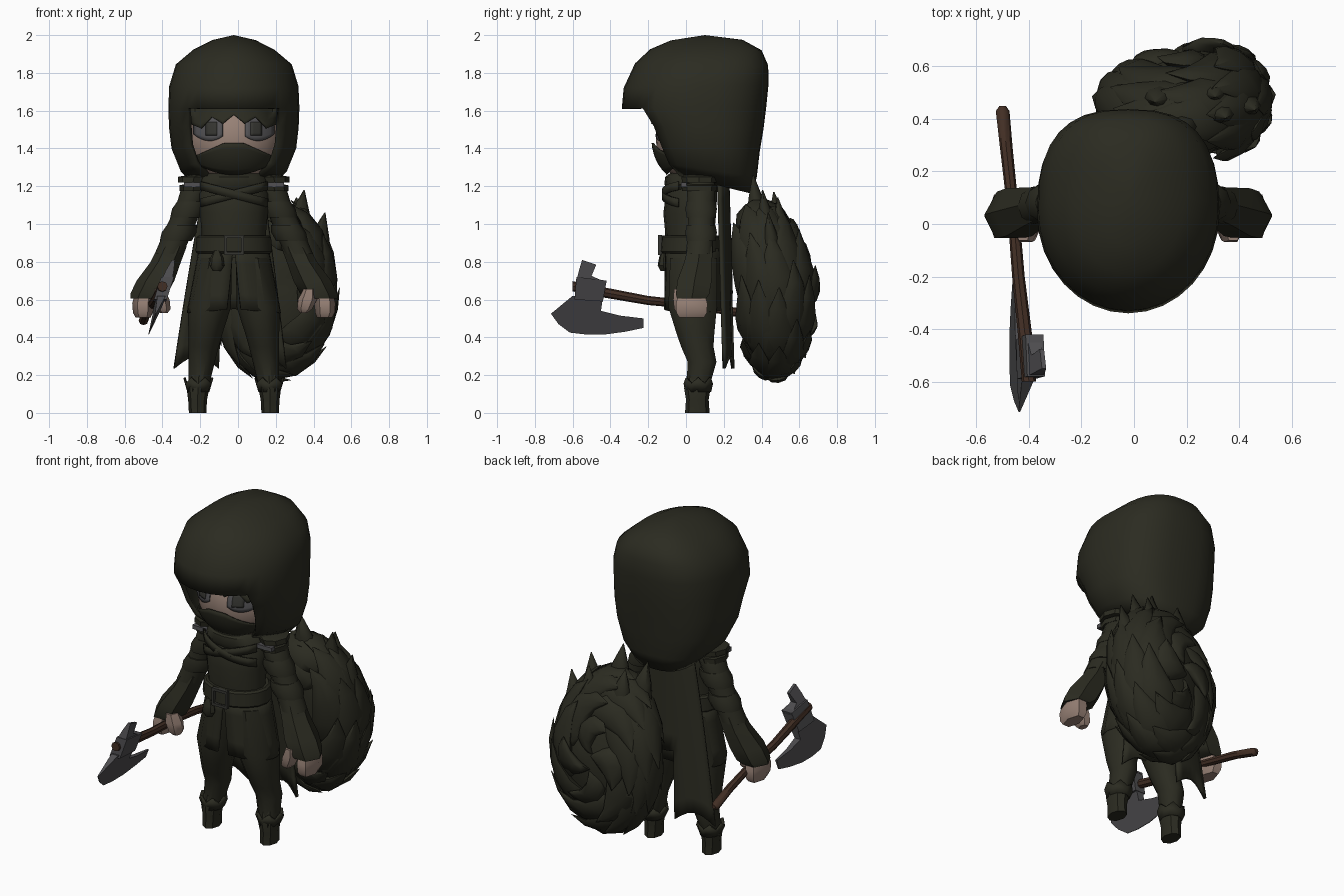
import bpy, bmesh, math, random
from mathutils import Vector

if "Cube" in bpy.data.objects:
    bpy.data.objects.remove(bpy.data.objects["Cube"])
random.seed(4)
C = -0.022          # the body's centre line in x


def material(name, r, g, b):
    m = bpy.data.materials.new(name)
    m.diffuse_color = (r, g, b, 1)
    m.use_nodes = True
    m.node_tree.nodes["Principled BSDF"].inputs["Base Color"].default_value = m.diffuse_color
    return m


CLOTH = material("dark olive cloth", .024, .024, .015)
SKIN = material("skin", .31, .22, .18)
STEEL = material("axe steel", .075, .073, .078)
WOOD = material("handle wood", .055, .028, .018)
GREY = material("eye grey", .085, .083, .088)
BUCKLE = material("dark metal", .035, .035, .03)


def build(name, verts, faces, mat, thick=0, angle=40):
    me = bpy.data.meshes.new(name)
    me.from_pydata([tuple(v) for v in verts], [], faces)
    bm = bmesh.new()
    bm.from_mesh(me)
    bmesh.ops.remove_doubles(bm, verts=bm.verts, dist=1e-5)
    bmesh.ops.recalc_face_normals(bm, faces=bm.faces)
    for f in bm.faces:
        f.smooth = True
    bm.to_mesh(me)
    bm.free()
    me.set_sharp_from_angle(angle=math.radians(angle))
    me.materials.append(mat)
    ob = bpy.data.objects.new(name, me)
    bpy.context.collection.objects.link(ob)
    if thick:
        mod = ob.modifiers.new("thickness", "SOLIDIFY")
        mod.thickness, mod.offset = thick, -1
    return ob


def loft(name, rings, mat, n=12, axis="z", **kw):
    """Capped tube through rings (x, y, z, radius a, radius b) across an axis."""
    verts, faces = [], []
    for x, y, z, a, b in rings:
        for i in range(n):
            t = math.tau * i / n
            u, v = a * math.cos(t), b * math.sin(t)
            verts.append((x + u, y + v, z) if axis == "z" else (x + u, y, z + v))
    for k in range(len(rings) - 1):
        for i in range(n):
            j = (i + 1) % n
            faces.append((k*n + i, k*n + j, k*n + n + j, k*n + n + i))
    faces += [tuple(range(n)), tuple(range(len(verts) - n, len(verts)))]
    return build(name, verts, faces, mat, **kw)


def grid(name, fn, nu, nv, mat, keep=lambda u, v: True, **kw):
    """Surface fn(u, v) with u, v in 0..1."""
    verts = [fn(i / nu, j / nv) for j in range(nv + 1) for i in range(nu + 1)]
    faces = [(j*(nu+1) + i, j*(nu+1) + i+1, (j+1)*(nu+1) + i+1, (j+1)*(nu+1) + i)
             for j in range(nv) for i in range(nu) if keep((i + .5) / nu, (j + .5) / nv)]
    return build(name, verts, faces, mat, **kw)


def box(name, c, s, mat):
    v = [(c[0] + a*s[0]/2, c[1] + b*s[1]/2, c[2] + d*s[2]/2)
         for a in (-1, 1) for b in (-1, 1) for d in (-1, 1)]
    return build(name, v, [(0, 1, 3, 2), (4, 5, 7, 6), (0, 1, 5, 4), (2, 3, 7, 6), (0, 2, 6, 4), (1, 3, 7, 5)], mat)


# Hood: egg-shaped rings (front z, back z, half width, front y, back y), open at the face
HOOD = [(1.27, 1.16, .20, -.10, .35), (1.33, 1.25, .285, -.17, .375), (1.42, 1.38, .33, -.22, .39),
        (1.52, 1.50, .343, -.27, .41), (1.61, 1.62, .347, -.34, .425), (1.72, 1.74, .342, -.33, .437),
        (1.85, 1.84, .307, -.27, .435), (1.925, 1.92, .215, -.19, .40), (1.972, 1.975, .115, -.08, .30),
        (2.0, 2.0, 0, .1, .1)]


def hood_point(u, v):
    zf, zb, w, yf, yb = HOOD[round(v * 9)]
    t = math.tau * u
    s, c = math.sin(t), math.cos(t)
    p = 1 if c > 0 else .75
    yc = yf + (yb - yf) * .5
    y = yc - (yc - yf) * c if c > 0 else yc + (yb - yc) * abs(c) ** p
    return (C + w * math.copysign(abs(s) ** p, s), y, zf + (zb - zf) * (y - yf) / max(yb - yf, .01))


grid("hood", hood_point, 32, 9, CLOTH, lambda u, v: v > 4/9 or .14 < u < .86, thick=.025)

# Head, and plates that follow its surface
HC, HR = (C, .06, 1.45), (.25, .22, .24)
grid("head", lambda u, v: (HC[0] + HR[0]*math.sin(math.pi*v)*math.cos(math.tau*u),
                           HC[1] + HR[1]*math.sin(math.pi*v)*math.sin(math.tau*u),
                           HC[2] + HR[2]*math.cos(math.pi*v)), 24, 14, SKIN)


def face_plate(name, x0, x1, low, high, off, mat, nu=16):
    def fn(u, v):
        x = x0 + (x1 - x0) * u
        z = low(x) + (high(x) - low(x)) * v
        q = 1 - (x / HR[0])**2 - ((z - HC[2]) / HR[2])**2
        return (C + x, HC[1] - HR[1]*math.sqrt(max(q, .02)) - off, z)
    grid(name, fn, nu, 6, mat, thick=.008)


face_plate("mask", -.225, .225, lambda x: 1.265 + 1.5*x*x,
           lambda x: 1.43 - .45*max(0, abs(x) - .05), .015, CLOTH)
face_plate("hair_fringe", -.235, .235, lambda x: 1.535 + .045*abs(((x + .235) / .0588) % 2 - 1) - .9*x*x,
           lambda x: 1.64, .045, CLOTH)
for s in (-1, 1):
    a, b = sorted((s*.06, s*.215))
    face_plate("eye", a, b, lambda x: 1.44 + 5*(abs(x) - .13)**2, lambda x: 1.57 - 3*(abs(x) - .13)**2, .008, GREY, 8)
    a, b = sorted((s*.09, s*.15))
    face_plate("pupil", a, b, lambda x: 1.47, lambda x: 1.54, .014, BUCKLE, 4)

# Torso, collar, belt and skirt
loft("torso", [(C, .03, .82, .185, .14), (C, .02, .95, .17, .13), (C, .02, 1.06, .18, .14),
               (C, .03, 1.16, .185, .135), (C, .04, 1.23, .15, .11), (C, .05, 1.32, .10, .09)], CLOTH, 16)
loft("collar", [(C, .04, 1.17, .165, .13), (C, .03, 1.21, .185, .145), (C, .03, 1.25, .17, .14),
                (C, .04, 1.28, .13, .11)], CLOTH, 16)
for s in (-1, 1):
    grid("chest_wrap", lambda u, v: (C + s*(-.18 + .36*u), .02 - .148*math.sqrt(1 - (.9*(2*u-1))**2),
                                     1.09 + .09*u + .045*v), 10, 1, CLOTH, thick=.012)
loft("belt", [(C, .025, .845, .195, .155), (C, .025, .855, .203, .165), (C, .025, .93, .197, .16),
              (C, .025, .94, .185, .15)], CLOTH, 16)
for d in (-.045, .045):
    box("buckle_side", (C + d, -.138, .89), (.016, .02, .1), BUCKLE)
    box("buckle_bar", (C, -.138, .89 + d), (.1, .02, .016), BUCKLE)
loft("belt_pouch", [(C-.09, -.115, .86, .015, .015), (C-.09, -.118, .82, .035, .025),
                    (C-.09, -.12, .78, .04, .03), (C-.09, -.115, .75, .02, .02)], CLOTH, 8)


def skirt_point(u, v):
    gap = .03 + .12 * v
    t = gap + (math.tau - 2*gap) * u
    return (C + (.185 + .065*v)*math.sin(t), .04 - (.15 + .008*v)*math.cos(t), .87 - .32*v - .02*abs(math.sin(t))*v)


grid("tunic_skirt", skirt_point, 24, 4, CLOTH, thick=.015)


# Cape, split below the waist for the tail
def cape_point(u, v):
    a = 2*u - 1
    w = .15 + (.17 if a < 0 else .13) * v**.9
    return (C + a*w, .18 + .03*v + .05*(1 - a*a), 1.23 - .98*v - .05*math.cos(5*a)*v**3)


grid("cape", cape_point, 16, 10, CLOTH, lambda u, v: v < .6 or abs(u - .54) > .19, thick=.018)

for s in (-1, 1):
    # Legs and boots
    def side(rings):
        return [(C + s*x, y, z, a, b) for x, y, z, a, b in rings]
    loft("leg", side([(.10, .04, .82, .09, .13), (.13, .035, .56, .115, .135), (.15, .05, .42, .09, .105),
                      (.16, .06, .35, .08, .09), (.17, .085, .27, .07, .08), (.185, .065, .15, .055, .065)]), CLOTH, 10)
    loft("boot", side([(.185, .065, .20, .05, .06), (.19, .06, .13, .06, .07), (.192, .06, .07, .05, .06),
                       (.192, .06, 0, .046, .065)]), CLOTH, 8)
    # Pointed boot cuff
    grid("boot_cuff", lambda u, v: (C + s*.188 + (.058 + .022*v)*math.sin(math.tau*u),
                                    .065 - (.068 + .01*v)*math.cos(math.tau*u),
                                    .11 + v*(.045 + .03*(round(u*12) % 2))), 12, 1, CLOTH, thick=.012)
    # Arms, bands and flared cuffs
    loft("arm", side([(.17, .08, 1.25, .05, .06), (.20, .08, 1.2, .075, .08), (.235, .08, 1.1, .07, .075),
                      (.285, .08, .98, .075, .07), (.345, .07, .84, .075, .075)]), CLOTH, 10)
    for x, z in ((.235, 1.08), (.29, .955)):
        loft("arm_band", side([(x + .018, .08, z - .045, .084, .08), (x, .08, z, .092, .088),
                               (x - .014, .08, z + .04, .078, .08)]), CLOTH, 10)
    loft("sleeve_cuff", side([(.325, .075, .88, .075, .075), (.36, .065, .80, .08, .085), (.415, .045, .70, .1, .105),
                              (.45, .035, .63, .098, .102), (.47, .03, .605, .078, .09)]), CLOTH, 6)
    # Hands with thumbs
    loft("hand", side([(.475, .03, .63, .05, .08), (.482, .03, .58, .056, .096), (.482, .03, .53, .052, .094),
                       (.48, .03, .505, .04, .075)]), SKIN, 6)
    loft("thumb", side([(.40, -.02, .655, .032, .05), (.39, -.02, .60, .05, .055), (.375, -.02, .55, .04, .05),
                        (.37, -.02, .53, .02, .03)]), SKIN, 6)
    # Layered shoulder plates with a metal trim at the front
    for z, w in ((1.25, .085), (1.205, .078)):
        loft("shoulder_plate", side([(.16, .07, z + .015, .05, .06), (.21, .07, z, w, .095),
                                     (.217, .07, z - .03, w - .006, .09)]), CLOTH, 8)
    box("shoulder_trim", (C + s*.21, -.012, 1.207), (.11, .03, .024), GREY)

# Axe: handle along y
loft("axe_handle", [(-.50, .45, .49, .012, .012), (-.50, .43, .49, .026, .026), (-.485, .28, .53, .024, .024),
                    (-.46, .05, .57, .022, .022), (-.44, -.2, .595, .024, .024), (-.415, -.42, .635, .027, .027),
                    (-.40, -.60, .67, .027, .027)], WOOD, 8, axis="y")


def axe_plate(name, pts):
    """Plate in the tilted yz plane; each point is (y, z, half thickness)."""
    n = len(pts)
    v = [(-.405 + .33*(z - .62) + k*h, y, z) for k in (-1, 1) for y, z, h in pts]
    f = [tuple(range(n)), tuple(range(n, 2*n))] + [(i, (i+1) % n, n + (i+1) % n, n + i) for i in range(n)]
    build(name, v, f, STEEL, angle=20)


axe_plate("axe_socket", [(-.59, .60, .034), (-.44, .59, .034), (-.42, .70, .034), (-.58, .72, .034)])
axe_plate("axe_spike", [(-.58, .70, .03), (-.42, .69, .03), (-.50, .725, .02), (-.475, .785, .008), (-.55, .81, .008), (-.565, .76, .02)])
axe_plate("axe_blade", [(-.60, .62, .022), (-.44, .61, .025), (-.45, .54, .02), (-.35, .515, .014), (-.225, .50, .006),
                        (-.225, .45, .002), (-.32, .43, .002), (-.43, .415, .002), (-.53, .415, .002),
                        (-.615, .425, .002), (-.675, .47, .002), (-.715, .525, .003)])

# Bushy curled tail: a core covered with long pointed tufts that swirl around it
T, R = Vector((.19, .47, .65)), Vector((.295, .185, .44))


def tail_point(phi, th, k=1):
    d = Vector((math.sin(phi)*math.cos(th), math.cos(phi), math.sin(phi)*math.sin(th)))
    p = T + Vector((d.x*R.x, d.y*R.y*(1 + .3*d.x), d.z*R.z)) * k
    p.y -= .2 * max(0, p.z - .7)
    nrm = Vector((d.x/R.x, d.y/R.y, d.z/R.z)).normalized()
    return p, nrm


grid("tail_core", lambda u, v: tail_point(math.pi*v, math.tau*u, .98)[0], 20, 12, CLOTH)
verts, faces = [], []
for deg, count, length in ((14, 4, .25), (38, 7, .38), (62, 9, .46), (86, 10, .46), (112, 9, .44), (138, 6, .38)):
    for i in range(count):
        phi = math.radians(deg)
        th = math.tau * (i + .35*random.random()) / count + deg * .05
        q = len(verts)
        for t, w in ((0, .3), (.08, .7), (.3, 1), (.55, .9), (.8, .5), (1, .02)):
            # follow the core, drifting to its rim and lifting towards the tip
            a = th + t * length / (.37 * max(math.sin(phi), .5))
            ph = phi + .25 * t * (1.5 - phi)
            p, nrm = tail_point(ph, a)
            fwd = (tail_point(ph, a + .05)[0] - p).normalized()
            across = nrm.cross(fwd).normalized()
            p = p + nrm * (-.02 + .075 * t**1.7)
            for k in range(8):
                b = math.tau * k / 8
                verts.append(p + across*(.1*w*math.cos(b)) + nrm*(.042*w*math.sin(b)))
        for r in range(5):
            for k in range(8):
                m = (k + 1) % 8
                faces.append((q + r*8 + k, q + r*8 + m, q + r*8 + 8 + m, q + r*8 + 8 + k))
        faces += [tuple(range(q, q + 8)), tuple(range(q + 40, q + 48))]
build("tail_tufts", verts, faces, CLOTH, angle=75)
# Upright tips at the top of the tail
for x, y, z, lean, h in ((.20, .37, 1.0, -.03, .26), (.29, .42, .92, .06, .26), (.38, .45, .8, .08, .26),
                         (.06, .38, .95, -.06, .25), (.12, .48, .93, -.04, .24), (.28, .50, .88, .03, .26)):
    loft("tail_tip", [(x, y, z - .14, .05, .04), (x + lean*.3, y + .01, z, .085, .055),
                      (x + lean*.6, y, z + h*.5, .055, .04), (x + lean, y - .015, z + h, .003, .003)], CLOTH, 8, angle=75)
